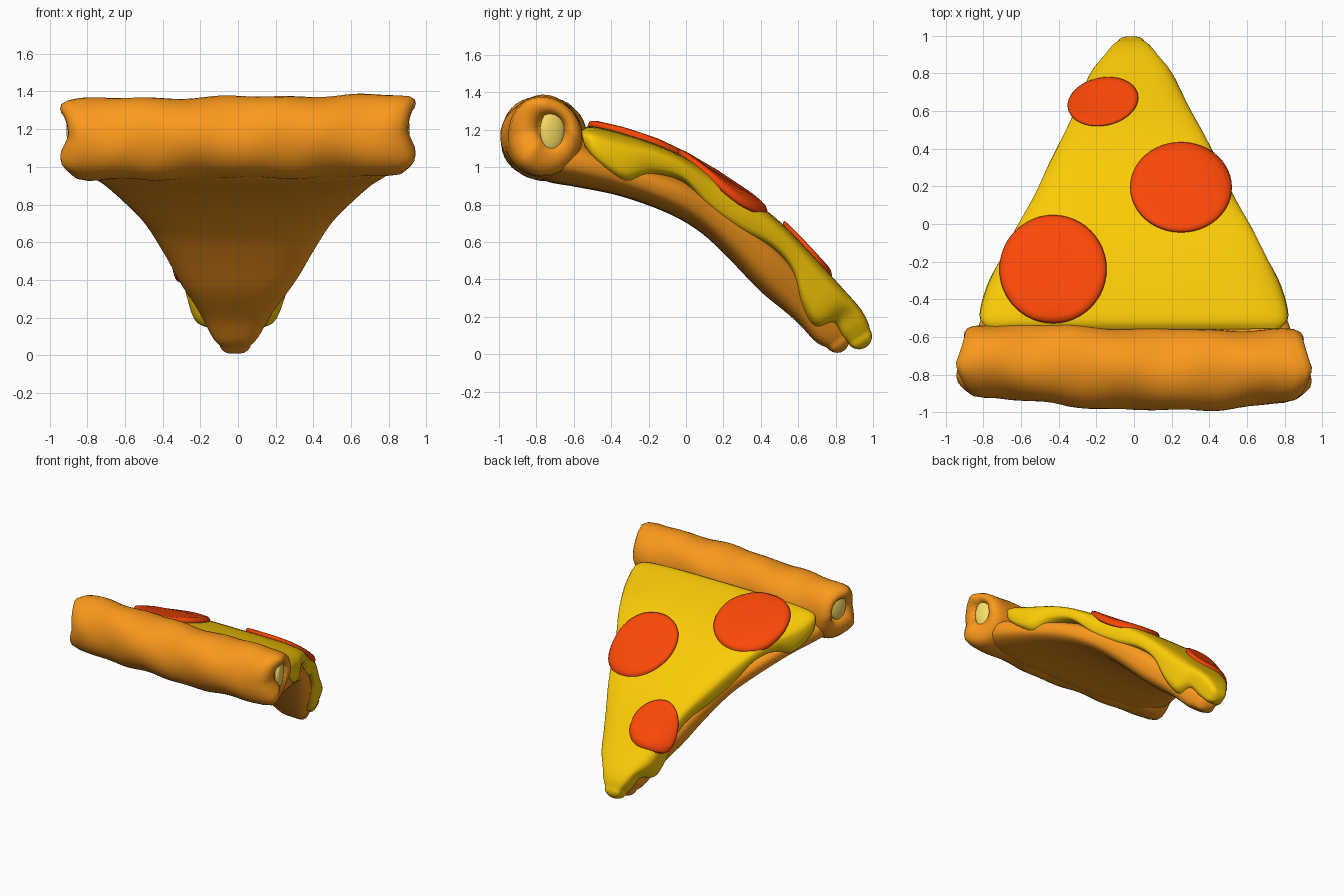
import bpy, bmesh, math

if "Cube" in bpy.data.objects:
    bpy.data.objects.remove(bpy.data.objects["Cube"])


def material(name, rgb):
    m = bpy.data.materials.new(name)
    m.diffuse_color = (*rgb, 1)
    m.use_nodes = True
    m.node_tree.nodes["Principled BSDF"].inputs["Base Color"].default_value = m.diffuse_color
    return m


BAKED = material("baked_dough", (0.97, 0.32, 0.012))
CHEESE = material("cheese", (0.97, 0.6, 0.002))
RED = material("pepperoni", (0.97, 0.065, 0.002))
CREAM = material("crumb", (0.95, 0.72, 0.13))


def loft(name, rings, mat):
    bm = bmesh.new()
    vs = [[bm.verts.new(p) for p in r] for r in rings]
    n = len(vs[0])
    for a, b in zip(vs, vs[1:]):
        for i in range(n):
            bm.faces.new((a[i], a[(i + 1) % n], b[(i + 1) % n], b[i]))
    bm.faces.new(vs[0])
    bm.faces.new(vs[-1])
    bmesh.ops.recalc_face_normals(bm, faces=bm.faces)
    for f in bm.faces:
        f.smooth = True
    me = bpy.data.meshes.new(name)
    bm.to_mesh(me)
    bm.free()
    ob = bpy.data.objects.new(name, me)
    bpy.context.collection.objects.link(ob)
    me.materials.append(mat)
    return ob


def smooth_path(pts, steps):
    """Catmull-Rom through tuples of any length."""
    out = []
    for i in range(len(pts) - 1):
        q = [pts[max(i - 1, 0)], pts[i], pts[i + 1], pts[min(i + 2, len(pts) - 1)]]
        for k in range(steps):
            t = k / steps
            out.append(tuple(b + 0.5 * t * (c - a + t * (2 * a - 5 * b + 4 * c - d
                       + t * (3 * (b - c) + d - a))) for a, b, c, d in zip(*q)))
    return out + [pts[-1]]


def power(v, e):
    return math.copysign(abs(v) ** e, v)


def slab(name, stations, mat, ex, ez, tip, n=48):
    """Bent wedge with a round tip; station = top y,z, bottom y,z, half width."""
    path = smooth_path(stations, 5)
    ty, tz, by, bz, w = path[-1]
    my, mz, hy, hz = (ty + by) / 2, (tz + bz) / 2, (ty - by) / 2, (tz - bz) / 2
    h = math.hypot(hy, hz)
    for k in range(1, 7):
        c, s = math.cos(k * .255), tip * math.sin(k * .255)
        oy, oz = my + s * hz / h, mz - s * hy / h
        path.append((oy + c * hy, oz + c * hz, oy - c * hy, oz - c * hz, w * c))
    rings = []
    for ty, tz, by, bz, w in path:
        ring = []
        for i in range(n):
            a = 2 * math.pi * i / n
            s = power(math.sin(a), ez)
            ring.append((w * power(math.cos(a), ex) - 0.015 * min(1, max(0, (ty - .5) * 3)),
                         (ty + by) / 2 + s * (ty - by) / 2,
                         (tz + bz) / 2 + s * (tz - bz) / 2))
        rings.append(ring)
    return loft(name, rings, mat)


# Dough base, bending down to the tip
slab("dough_base", [
    (-.72, 1.20, -.85, .97, .84), (-.64, 1.18, -.73, .92, .85),
    (-.52, 1.14, -.59, .895, .83),
    (-.27, 1.05, -.35, .845, .73), (0, .95, -.10, .755, .62),
    (.20, .83, .08, .65, .51), (.40, .68, .24, .50, .41),
    (.58, .50, .40, .335, .31), (.72, .33, .58, .185, .20),
    (.82, .19, .69, .07, .13), (.86, .11, .755, .035, .085)], BAKED, .6, .7, .065)

# Cheese layer with drips along its sides
cheese = [
    (-.56, 1.20, -.54, 1.10, .78), (-.50, 1.22, -.47, .99, .82),
    (-.33, 1.18, -.32, .885, .78), (-.15, 1.12, -.19, .94, .70),
    (0, 1.05, -.02, .91, .62), (.17, .95, .12, .75, .53),
    (.35, .83, .28, .64, .45), (.50, .71, .45, .56, .37),
    (.62, .59, .56, .44, .31), (.74, .46, .61, .26, .265),
    (.84, .35, .685, .145, .22), (.92, .26, .78, .165, .15),
    (.965, .19, .83, .10, .11), (.985, .13, .87, .055, .075)]
slab("cheese_layer", cheese, CHEESE, .5, .5, .065)


# Pepperoni discs draped over the cheese
def drape(x, y):
    for a, b in zip(cheese, cheese[1:]):
        if a[0] <= y <= b[0]:
            t = (y - a[0]) / (b[0] - a[0])
            z, w = a[1] + t * (b[1] - a[1]), a[4] + t * (b[4] - a[4])
            return z - 0.05 * min(abs(x) / w, 1.15) ** 5
    return cheese[0][1]


for k, (cx, cy, rx, ry, tilt) in enumerate([(-.43, -.24, .285, .288, 0),
                                            (.25, .195, .27, .24, 0),
                                            (-.165, .65, .19, .128, .2)]):
    rings = []
    for f, h in [(.02, .022), (.3, .022), (.6, .026), (.85, .034), (.96, .03),
                 (1, .01), (.96, -.02), (.6, -.03), (.02, -.03)]:
        ring = []
        for i in range(48):
            a = 2 * math.pi * i / 48
            u, v = f * rx * math.cos(a), f * ry * math.sin(a)
            x = cx + u * math.cos(tilt) - v * math.sin(tilt)
            y = cy + u * math.sin(tilt) + v * math.cos(tilt)
            ring.append((x, y, drape(x, y) + h))
        rings.append(ring)
    loft(f"pepperoni_{k + 1}", rings, RED)

# Lumpy crust roll with slanted ends that dip in around the crumb
ends = [(.88, .34), (.90, .38), (.925, .46), (.942, .58), (.948, .72), (.942, .86),
        (.915, .96), (.86, 1)]
line = [(-x, f) for x, f in ends] + [(i / 20, 1) for i in range(-16, 17)] + ends[::-1]
rings = []
for x, f in line:
    end = min(1, max(0, abs(x) - .35) / .45)
    cy = -.75 - .025 * math.cos(2.4 * (x - .3))
    cz = 1.155 + .012 * x
    ring = []
    for i in range(40):
        a = 2 * math.pi * i / 40
        r = .217 + .004 * math.sin(17 * x + 2 * a) + .005 * math.sin(9 * x - 3 * a)
        r *= 1 - .1 * end * math.cos(a) ** 2
        dy, dz = f * r * math.cos(a), f * r * math.sin(a)
        inward = end * (.35 * dy + .3 * max(0, -dz) + .08 * max(0, dz))
        ring.append((x - math.copysign(inward, x),
                     cy + dy + .05 * end * (1 - f), cz + dz + .06 * end * (1 - f)))
    rings.append(ring)
loft("crust_roll", rings, BAKED)

# Pale crumb showing in both crust ends
for side in (-1, 1):
    bpy.ops.mesh.primitive_uv_sphere_add(segments=24, ring_count=12, radius=1,
                                         location=(side * .874, -.715, 1.195))
    ob = bpy.context.object
    ob.name = "crumb_right" if side > 0 else "crumb_left"
    ob.scale = (.03, .07, .11)
    ob.rotation_euler.z = side * .36
    ob.data.materials.append(CREAM)
    bpy.ops.object.shade_smooth()
